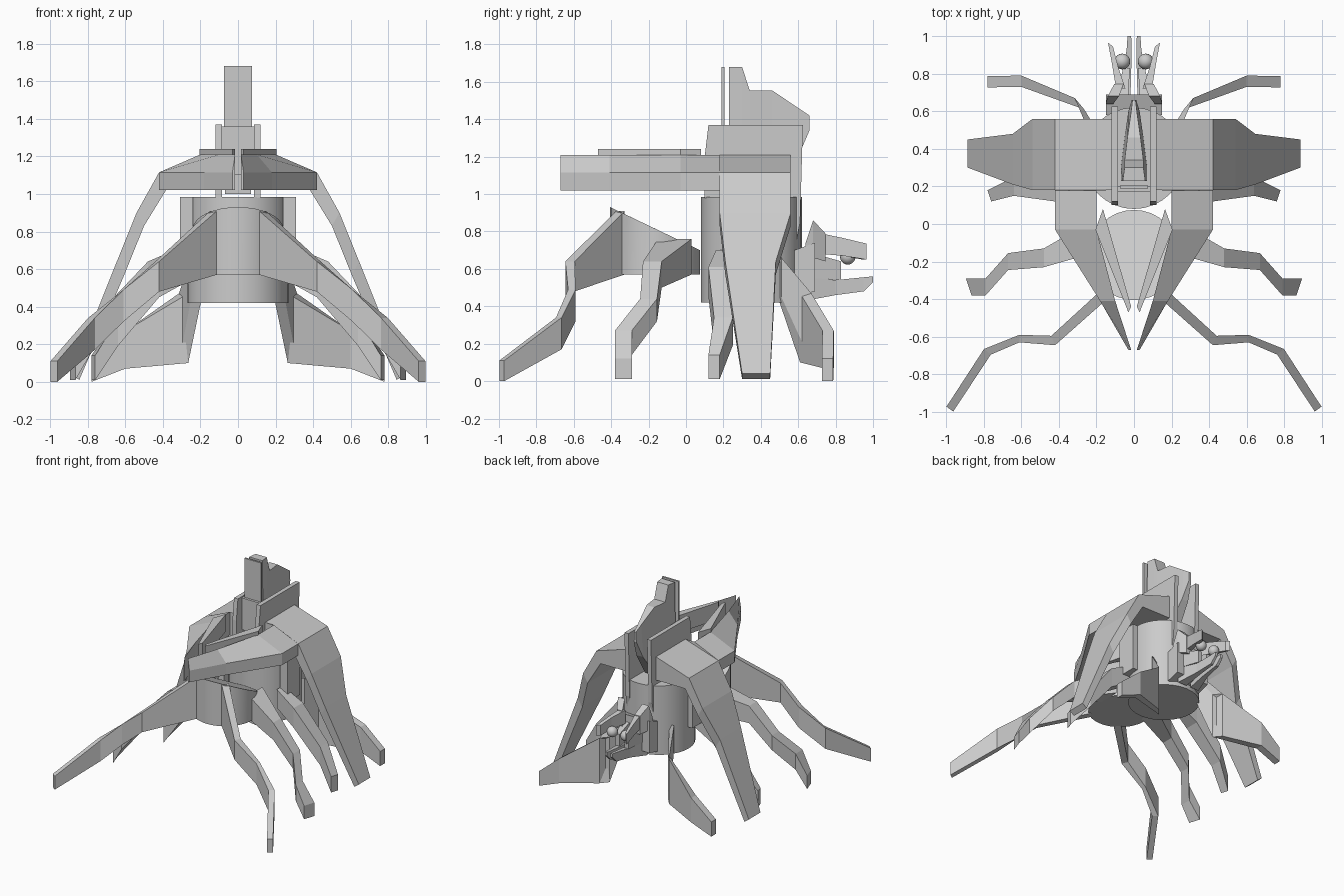
import bpy, bmesh
from mathutils import Matrix

if "Cube" in bpy.data.objects:
    bpy.data.objects.remove(bpy.data.objects["Cube"])


def finish(name, bm, smooth=False):
    bmesh.ops.recalc_face_normals(bm, faces=bm.faces)
    me = bpy.data.meshes.new(name)
    bm.to_mesh(me)
    bm.free()
    ob = bpy.data.objects.new(name, me)
    bpy.context.collection.objects.link(ob)
    if smooth:
        bpy.ops.object.select_all(action='DESELECT')
        ob.select_set(True)
        bpy.context.view_layer.objects.active = ob
        bpy.ops.object.shade_smooth_by_angle(angle=0.6)
    return ob


def loft(name, rings, mirror=True):
    """Closed solid through rings of points, optionally mirrored in x."""
    bm = bmesh.new()
    for s in ((1, -1) if mirror else (1,)):
        vs = [[bm.verts.new((s * x, y, z)) for x, y, z in r] for r in rings]
        n = len(vs[0])
        for a, b in zip(vs, vs[1:]):
            for i in range(n):
                j = (i + 1) % n
                bm.faces.new((a[i], a[j], b[j], b[i]))
        bm.faces.new(vs[0])
        bm.faces.new(vs[-1][::-1])
    return finish(name, bm)


def limb(name, secs):
    """Sections: x, y, z low, z high, half offset x, half offset y."""
    return loft(name, [[(x - dx, y - dy, a), (x + dx, y + dy, a),
                        (x + dx, y + dy, b), (x - dx, y - dy, b)]
                       for x, y, a, b, dx, dy in secs])


def slab(name, x0, x1, profile, mirror=True):
    """Side profile (y, z) extruded from x0 to x1."""
    return loft(name, [[(x, y, z) for y, z in profile] for x in (x0, x1)], mirror)


def rect(y0, y1, z0, z1):
    return [(y0, z0), (y1, z0), (y1, z1), (y0, z1)]


def drum(name, r, y, z0, z_front, z_back):
    bm = bmesh.new()
    bmesh.ops.create_cone(bm, cap_ends=True, segments=32, radius1=r, radius2=r, depth=1)
    for v in bm.verts:
        t = (v.co.y + r) / (2 * r)
        v.co.z = z0 if v.co.z < 0 else z_front + (z_back - z_front) * t
        v.co.y += y
    return finish(name, bm, True)


# Body drums: upright core and slant-topped abdomen
drum("body_core", 0.27, 0.35, 0.42, 0.985, 0.985)
drum("abdomen", 0.24, -0.165, 0.57, 0.93, 0.70)
slab("core_side_block", 0.24, 0.31, rect(0.2, 0.36, 0.6, 0.985))

# Walking legs, front to rear
limb("front_leg", [(.13, -.35, .57, .91, .018, .022), (.43, -.62, .48, .64, .01, .025),
                   (.61, -.61, .32, .49, .0, .02), (.78, -.68, .17, .34, .018, .015),
                   (.98, -.985, 0, .11, .018, .013)])
limb("mid_leg", [(.2, -.06, .57, .76, 0, .09), (.48, -.18, .5, .64, 0, .05),
                 (.67, -.2, .32, .44, 0, .045), (.79, -.335, .14, .27, 0, .045),
                 (.88, -.335, .01, .12, .015, .045)])
limb("inner_leg", [(.24, .2, .55, .7, 0, .04), (.42, .18, .45, .61, 0, .06),
                   (.64, .2, .19, .34, 0, .05), (.77, .15, .01, .14, .01, .03)])
limb("rear_leg", [(.22, .5, .45, .66, .028, .01), (.29, .64, .1, .47, .025, .03),
                  (.6, .76, .07, .27, 0, .03), (.78, .757, 0, .12, 0, .03)])

# Shoulder plates: sloped roof running forward to points
loft("shoulder_plate", [[(xo, y, 1.02), (xo, y, 1.115), (xi, y, 1.21), (xi, y, 1.02)]
                        for xo, xi, y in ((.42, .12, .56), (.42, .12, .18), (.42, .2, .179),
                                          (.42, .2, -.03), (.18, .1, -.41), (.03, .015, -.67))])
# Raised fins along the inner edges of the plates
loft("plate_fin", [[(x, y, z) for x, y in ((.165, .08), (.205, -.03), (.03, -.47), (.015, -.44))]
                   for z in (1.1, 1.24)])
# Long arms hanging from the plates
loft("outer_arm", [[(x, y0, z), (x, y1, z), (x - .04, y1, z - d), (x - .04, y0, z - d)]
                   for x, z, y0, y1, d in ((.42, 1.115, .18, .56, .09), (.54, .9, .18, .56, .07),
                                           (.645, .64, .21, .48, .07), (.885, .04, .3, .45, .03))])

# Tower frame: side walls with rear posts, cross bar, front plate and crest
slab("tower_wall", .085, .12, [(.1, .98), (.1, 1.2), (.12, 1.37), (.625, 1.37),
                               (.61, .85), (.58, .7), (.56, .98)])
slab("tower_cross_bar", -.09, .09, rect(.17, .2, 1.1, 1.36), False)
slab("tower_front_plate", -.075, .075, rect(.19, .205, 1.2, 1.68), False)
loft("tower_crest", [[(-w, y, a), (w, y, a), (u, y, b), (-u, y, b)]
                     for y, a, b, w, u in ((.23, 1.0, 1.68, .07, .06), (.3, 1.0, 1.68, .07, .05),
                                           (.34, 1.0, 1.555, .065, .05), (.46, 1.0, 1.555, .05, .035),
                                           (.6, 1.2, 1.46, .03, .015), (.66, 1.34, 1.42, .012, .008))], False)

# Head: base block, brow panels, prongs, jaws and eyes
loft("head_base", [[(-w, y, a), (w, y, a), (w, y, b), (-w, y, b)]
                   for y, w, a, b in ((.58, .15, .45, .7), (.69, .15, .48, .74))], False)
limb("brow_panel", [(.13, .64, .62, .74, .02, 0), (.11, .68, .66, .86, .03, 0),
                    (.08, .745, .64, .79, .025, 0)])
limb("upper_prong", [(.07, .72, .68, .79, .025, 0), (.1, .84, .67, .765, .015, 0),
                     (.125, .955, .65, .735, .013, .01)])
limb("lower_jaw", [(.06, .64, .43, .56, .04, 0), (.035, .8, .46, .54, .02, 0),
                   (.025, .95, .48, .555, .012, 0), (.025, 1.0, .53, .56, .01, 0)])
limb("inner_mandible", [(.06, .69, .55, .68, .03, 0), (.04, .83, .54, .64, .018, 0)])
bm = bmesh.new()
for s in (1, -1):
    bmesh.ops.create_uvsphere(bm, u_segments=16, v_segments=10, radius=.042,
                              matrix=Matrix.Translation((s * .062, .865, .665)))
finish("eyes", bm, True)
